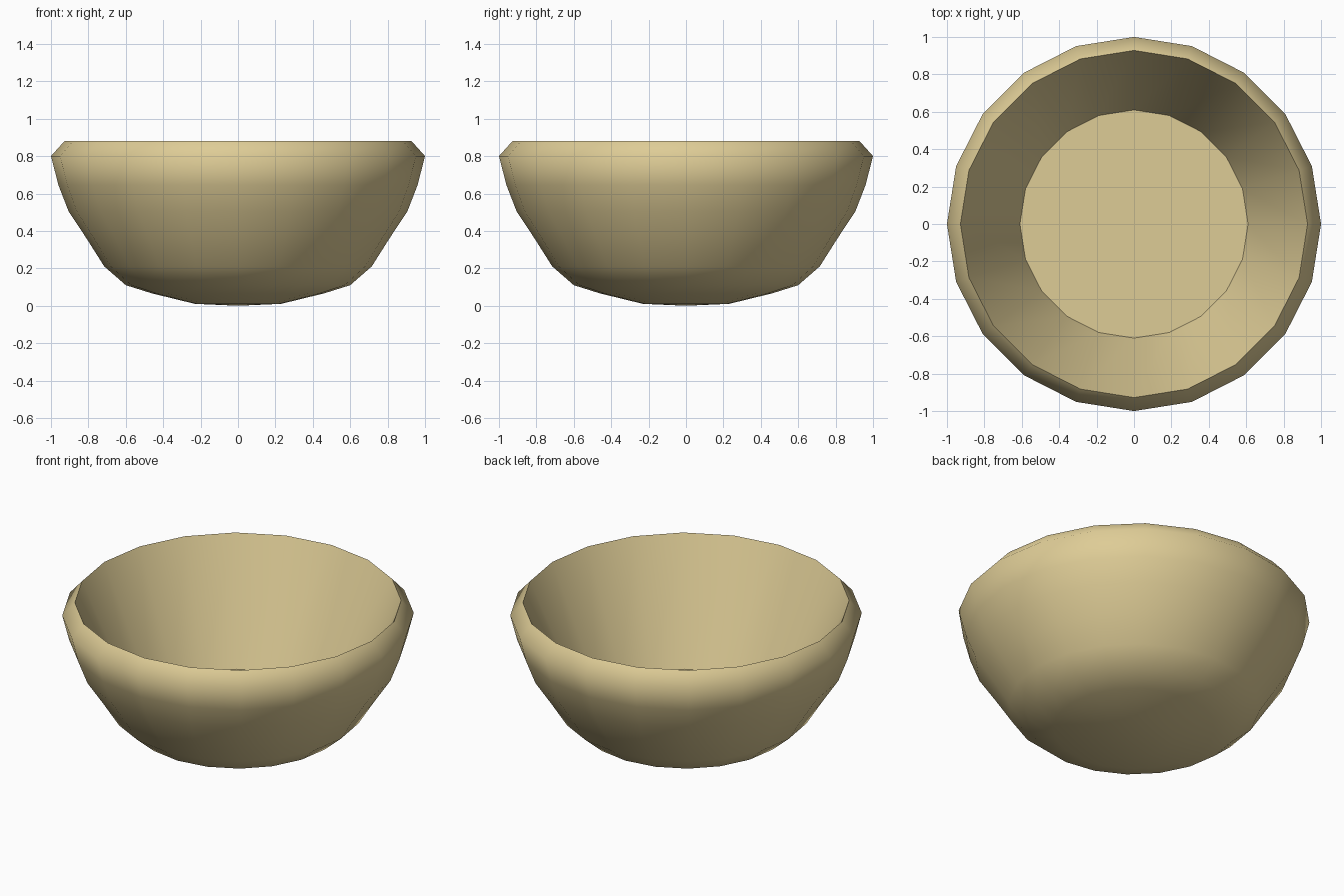
import bpy
import bmesh
from math import radians, cos, sin, tau

SIDES = 20

cube = bpy.data.objects.get("Cube")
if cube:
    bpy.data.objects.remove(cube, do_unlink=True)

# Single cream clay colour
clay = bpy.data.materials.new("cream_clay")
clay.use_nodes = True
colour = (0.73, 0.604, 0.305, 1)
clay.diffuse_color = colour
clay.node_tree.nodes["Principled BSDF"].inputs["Base Color"].default_value = colour

# Radius and height: outside from the base up, over the rim, down to the floor
profile = [(0.23, 0.01), (0.46, 0.066), (0.6, 0.11), (0.715, 0.21),
           (0.81, 0.36), (0.906, 0.505), (0.96, 0.645), (1.0, 0.8),
           (0.928, 0.88), (0.61, 0.17)]


def lathe(name, points, base_z):
    """Turn an open profile into a closed vessel with a domed base and flat floor."""
    bm = bmesh.new()
    rings = [[bm.verts.new((r * cos(tau * i / SIDES), r * sin(tau * i / SIDES), z))
              for i in range(SIDES)] for r, z in points]
    base = bm.verts.new((0, 0, base_z))
    for i in range(SIDES):
        j = (i + 1) % SIDES
        bm.faces.new((base, rings[0][j], rings[0][i]))
        for low, high in zip(rings, rings[1:]):
            bm.faces.new((low[i], low[j], high[j], high[i]))
    bm.faces.new(rings[-1])
    bmesh.ops.recalc_face_normals(bm, faces=bm.faces[:])
    mesh = bpy.data.meshes.new(name)
    bm.to_mesh(mesh)
    bm.free()
    obj = bpy.data.objects.new(name, mesh)
    bpy.context.collection.objects.link(obj)
    return obj


# Bowl, smooth apart from the crisp rim and floor edges
bowl = lathe("bowl", profile, 0)
bowl.data.materials.append(clay)
bpy.ops.object.select_all(action='DESELECT')
bowl.select_set(True)
bpy.context.view_layer.objects.active = bowl
bpy.ops.object.shade_smooth_by_angle(angle=radians(60))
